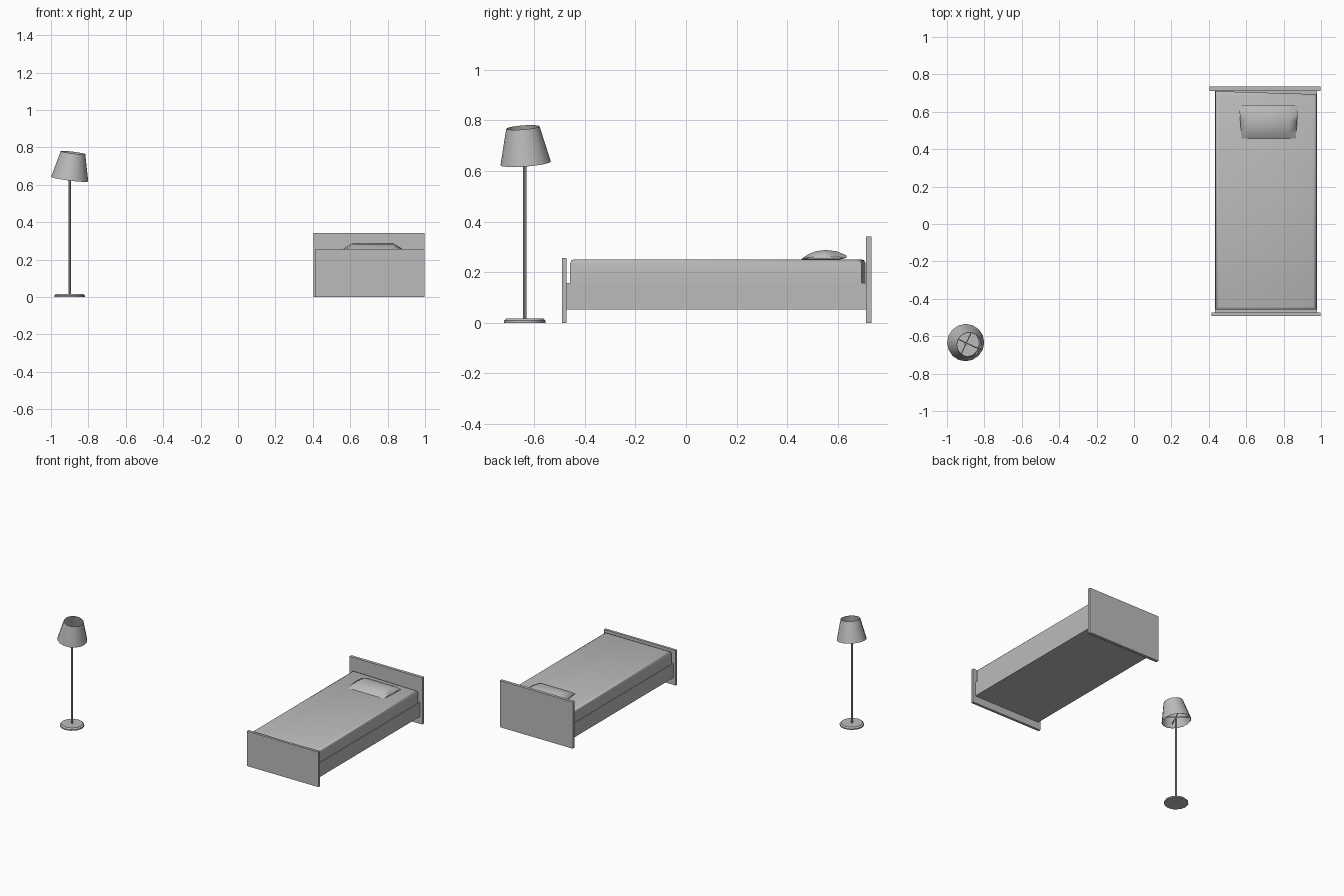
import bpy, bmesh, math
from mathutils import Vector

cube = bpy.data.objects.get("Cube")
if cube:
    bpy.data.objects.remove(cube, do_unlink=True)

grey = bpy.data.materials.new("plain grey")
grey.use_nodes = True
grey.diffuse_color = (0.5, 0.5, 0.5, 1)
grey.node_tree.nodes["Principled BSDF"].inputs["Base Color"].default_value = (0.5, 0.5, 0.5, 1)


def finish(name, bm, smooth=None):
    bmesh.ops.recalc_face_normals(bm, faces=bm.faces)
    mesh = bpy.data.meshes.new(name)
    bm.to_mesh(mesh)
    bm.free()
    mesh.materials.append(grey)
    obj = bpy.data.objects.new(name, mesh)
    bpy.context.collection.objects.link(obj)
    if smooth:
        bpy.ops.object.select_all(action='DESELECT')
        obj.select_set(True)
        bpy.context.view_layer.objects.active = obj
        bpy.ops.object.shade_smooth_by_angle(angle=math.radians(smooth))
    return obj


def box_mesh(low, high):
    bm = bmesh.new()
    bmesh.ops.create_cube(bm, size=1)
    low, high = Vector(low), Vector(high)
    for v in bm.verts:
        v.co = (low + high) / 2 + v.co * (high - low)
    return bm


def tapered_tube(name, rings, sides, axis=Vector((0, 0, 1)), caps=True, smooth=40):
    """Skin circles given as (centre, radius), all square to one axis."""
    bm = bmesh.new()
    turn = Vector((0, 0, 1)).rotation_difference(axis)
    loops = []
    for centre, radius in rings:
        angles = [math.tau * i / sides for i in range(sides)]
        loops.append([bm.verts.new(Vector(centre) + turn @ Vector(
            (radius * math.cos(a), radius * math.sin(a), 0))) for a in angles])
    for a, b in zip(loops, loops[1:]):
        for i in range(sides):
            j = (i + 1) % sides
            bm.faces.new((a[i], a[j], b[j], b[i]))
    if caps:
        bm.faces.new(loops[0])
        bm.faces.new(loops[-1])
    return finish(name, bm, smooth)


# Bed boards and base
finish("headboard", box_mesh((0.405, 0.712, 0), (0.997, 0.734, 0.342)))
finish("footboard", box_mesh((0.415, -0.491, 0), (0.997, -0.472, 0.256)))
finish("bed_base", box_mesh((0.433, -0.474, 0.053), (0.978, 0.714, 0.158)))

# Mattress, with one back corner pulled in and softened upper edges
bm = box_mesh((0.437, -0.458, 0.15), (0.975, 0.71, 0.251))
for v in bm.verts:
    if v.co.x > 0.7 and v.co.y > 0:
        v.co.y -= 0.016
upper = [e for e in bm.edges if all(v.co.z > 0.2 for v in e.verts)]
bmesh.ops.bevel(bm, geom=upper, offset=0.016, segments=2, profile=0.5, affect='EDGES')
finish("mattress", bm, 60)

# Pillow: a lofted cushion section, smaller towards its ends
section = [(0.457, 0.251), (0.485, 0.272), (0.515, 0.283), (0.55, 0.288),
           (0.595, 0.283), (0.635, 0.266), (0.605, 0.25), (0.5, 0.247)]
bm = bmesh.new()
loops = []
for t, height in ((-1, 0.25), (-0.72, 1), (0.72, 1), (1, 0.25)):
    loop = []
    for y, z in section:
        half = 0.145 + 0.013 * (y - 0.457) / 0.178
        loop.append(bm.verts.new((0.72 + t * half, y, 0.253 + (z - 0.253) * height)))
    loops.append(loop)
for a, b in zip(loops, loops[1:]):
    for i in range(len(section)):
        j = (i + 1) % len(section)
        bm.faces.new((a[i], a[j], b[j], b[i]))
bm.faces.new(loops[0])
bm.faces.new(loops[-1])
finish("pillow", bm, 60)

# Lamp foot and pole
px, py = -0.9, -0.638
tapered_tube("lamp_foot", [((px, py, 0), 0.082), ((px, py, 0.008), 0.082),
                           ((px, py, 0.017), 0.073)], 12)
tapered_tube("lamp_pole", [((px, py, 0.01), 0.007), ((px, py, 0.66), 0.007)], 8)

# Tilted shade, open at both ends, with a thin wall
low, high = Vector((-0.9, -0.634, 0.63)), Vector((-0.882, -0.645, 0.772))
axis = (high - low).normalized()
tapered_tube("lamp_shade", [(low, 0.1), (high, 0.066), (high, 0.064),
                            (low, 0.098), (low, 0.1)], 16, axis, caps=False)

# Crossed wires that carry the shade
hub = low.lerp(high, 0.2)
turn = Vector((0, 0, 1)).rotation_difference(axis)
for k, angle in enumerate((-25, 65)):
    a = math.radians(angle)
    arm = turn @ Vector((math.cos(a), math.sin(a), 0)) * 0.091
    tapered_tube(f"shade_wire_{k + 1}", [(hub - arm, 0.003), (hub + arm, 0.003)],
                 6, arm.normalized())
